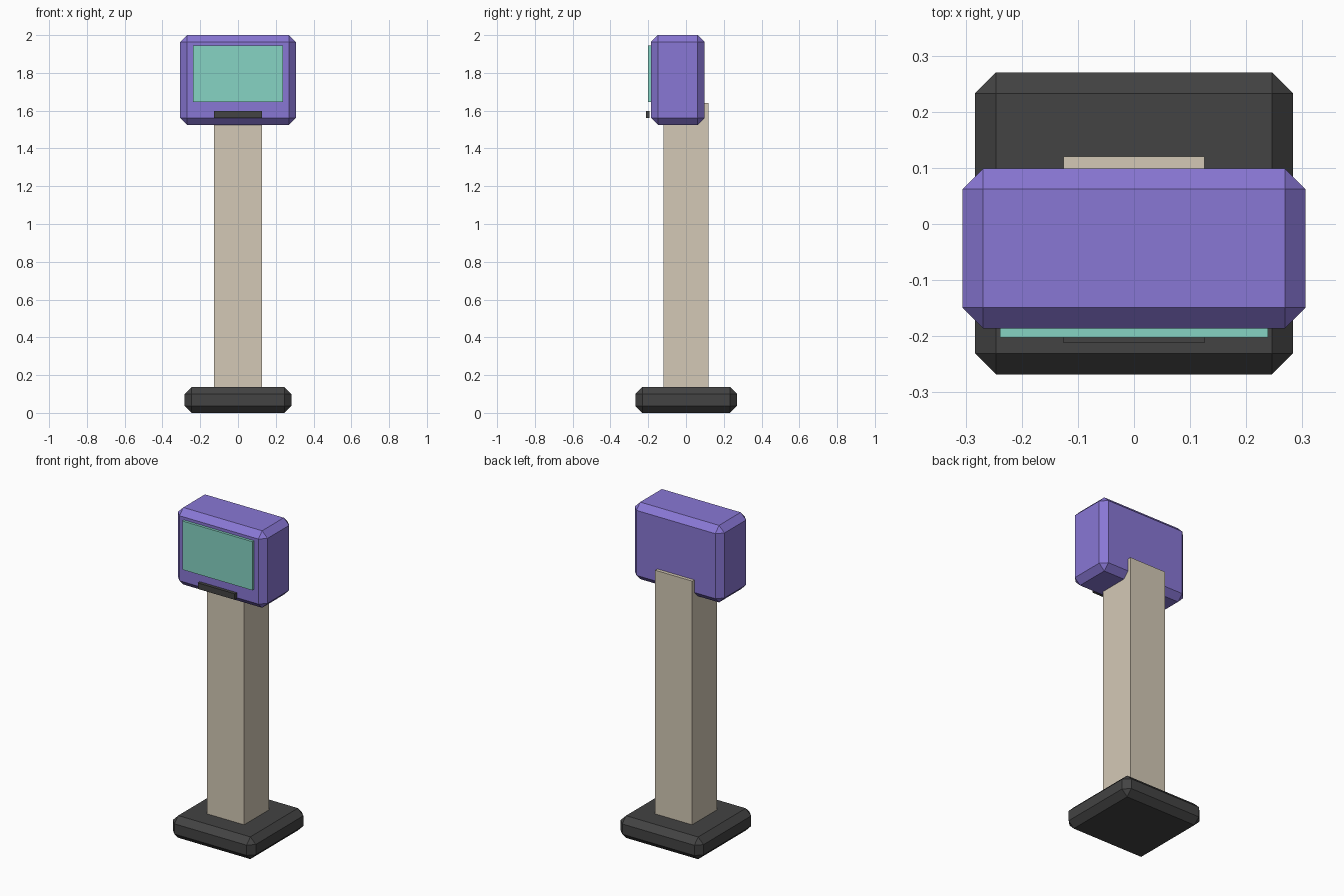
import bpy
import bmesh
from mathutils import Vector

if "Cube" in bpy.data.objects:
    bpy.data.objects.remove(bpy.data.objects["Cube"])


def material(name, rgb):
    """Flat colour given as sRGB 0-255, stored as linear."""
    lin = [(c / 255 / 12.92) if c <= 10 else ((c / 255 + 0.055) / 1.055) ** 2.4 for c in rgb]
    m = bpy.data.materials.new(name)
    m.diffuse_color = (*lin, 1)
    m.use_nodes = True
    m.node_tree.nodes["Principled BSDF"].inputs["Base Color"].default_value = m.diffuse_color
    return m


def box(name, lo, hi, mat, chamfer=0):
    """Box between two corners, with optional chamfered edges."""
    lo, hi = Vector(lo), Vector(hi)
    bm = bmesh.new()
    bmesh.ops.create_cube(bm, size=1)
    for v in bm.verts:
        v.co = (lo + hi) / 2 + v.co * (hi - lo)
    if chamfer:
        bmesh.ops.bevel(bm, geom=bm.edges[:], offset=chamfer, segments=1,
                        affect='EDGES', profile=0.5)
    bmesh.ops.recalc_face_normals(bm, faces=bm.faces[:])
    me = bpy.data.meshes.new(name)
    bm.to_mesh(me)
    bm.free()
    me.materials.append(mat)
    ob = bpy.data.objects.new(name, me)
    bpy.context.collection.objects.link(ob)
    return ob


purple = material("purple", (137, 119, 213))
beige = material("beige", (212, 201, 182))
teal = material("teal", (134, 212, 195))
charcoal = material("charcoal", (67, 67, 67))

# Foot and post
box("base", (-0.283, -0.268, 0), (0.283, 0.27, 0.137), charcoal, 0.037)
box("post", (-0.126, -0.12, 0.10), (0.126, 0.12, 1.64), beige)

# Head with its screen and the narrow bar below it
box("head", (-0.306, -0.186, 1.525), (0.306, 0.099, 2.0), purple, 0.037)
box("screen", (-0.239, -0.202, 1.645), (0.239, -0.184, 1.945), teal)
box("bar", (-0.126, -0.212, 1.56), (0.126, -0.192, 1.597), charcoal)
